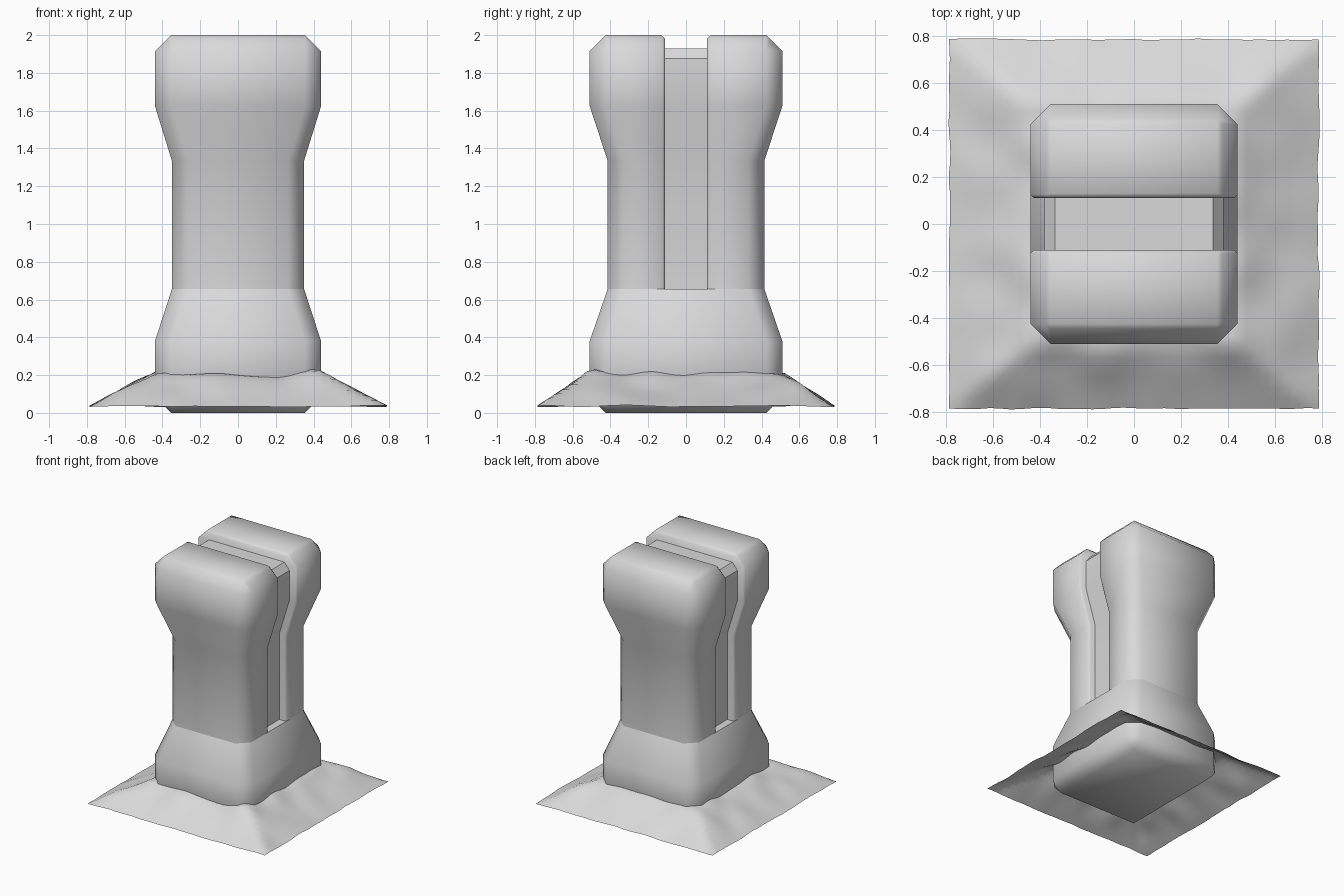
import bpy, bmesh, math
from mathutils import Vector, noise

cube = bpy.data.objects.get("Cube")
if cube:
    bpy.data.objects.remove(cube, do_unlink=True)

stone = bpy.data.materials.new("pale grey")
stone.use_nodes = True
GREY = (0.7, 0.7, 0.7, 1)
stone.diffuse_color = GREY
stone.node_tree.nodes["Principled BSDF"].inputs["Base Color"].default_value = GREY


def finish(name, bm, angle):
    mesh = bpy.data.meshes.new(name)
    bm.to_mesh(mesh)
    bm.free()
    mesh.materials.append(stone)
    obj = bpy.data.objects.new(name, mesh)
    bpy.context.collection.objects.link(obj)
    bpy.ops.object.select_all(action='DESELECT')
    bpy.context.view_layer.objects.active = obj
    obj.select_set(True)
    bpy.ops.object.shade_smooth_by_angle(angle=math.radians(angle))
    return obj


def loft(name, rings, angle=60, cap_bottom=True):
    """Skin a stack of (z, outline) rings and cap it."""
    bm = bmesh.new()
    loops = [[bm.verts.new((x, y, z)) for x, y in pts] for z, pts in rings]
    n = len(loops[0])
    for low, high in zip(loops, loops[1:]):
        for i in range(n):
            j = (i + 1) % n
            bm.faces.new((low[i], low[j], high[j], high[i]))
    bm.faces.new(loops[-1])
    if cap_bottom:
        bm.faces.new(loops[0][::-1])
    bmesh.ops.remove_doubles(bm, verts=bm.verts, dist=0.0005)
    bmesh.ops.recalc_face_normals(bm, faces=bm.faces)
    return finish(name, bm, angle)


def octagon(hx, hy, c):
    quarter = [(hx, hy - c), (hx - c, hy)]
    half = quarter + [(-x, y) for x, y in quarter[::-1]]
    return half + [(-x, -y) for x, y in half]


def jaw_outline(side, hx, hy, c, inner, lip):
    half = [(hx - lip, inner), (hx, inner + lip), (hx, hy - c), (hx - c, hy)]
    pts = half + [(-x, y) for x, y in half[::-1]]
    return [(x, y * side) for x, y in pts]


# pillar foot, flared and bevelled underneath
WIDE, WAIST, BEV = (0.44, 0.51), (0.35, 0.415), 0.085
SLOT_FLOOR = 0.655
loft("pillar_foot", [
    (0, octagon(WIDE[0] - BEV, WIDE[1] - BEV, 0)),
    (BEV, octagon(*WIDE, BEV)),
    (0.38, octagon(*WIDE, BEV)),
    (SLOT_FLOOR, octagon(*WAIST, BEV)),
])

# two upright halves either side of the slot
for name, side in (("front_upright", -1), ("back_upright", 1)):
    top = 2 - BEV
    rings = [(z, jaw_outline(side, *size, BEV, 0.11, 0.015)) for z, size in (
        (SLOT_FLOOR, WAIST), (1.335, WAIST), (1.625, WIDE), (top, WIDE))]
    rings.append((1.98, jaw_outline(side, WIDE[0] - 0.065, WIDE[1] - 0.065,
                                    0.02, 0.11, 0.015)))
    rings.append((2, jaw_outline(side, WIDE[0] - BEV, WIDE[1] - BEV,
                                 0, 0.13, 0)))
    loft(name, rings, cap_bottom=False)

# recessed slab filling the slot
loft("slot_slab", [(z, octagon(hx, 0.112, 0)) for z, hx in (
    (0.6, 0.29), (1.345, 0.29), (1.635, 0.38), (1.875, 0.38), (1.93, 0.335))],
    angle=30)

# uneven mound of ground around the foot, an open sheet
bm = bmesh.new()
EDGE = 0.785
bmesh.ops.create_grid(bm, x_segments=36, y_segments=36, size=EDGE)
for v in bm.verts:
    x, y = v.co.x, v.co.y
    rise = min((EDGE - abs(x)) / (EDGE - WIDE[0]),
               (EDGE - abs(y)) / (EDGE - WIDE[1]), 1)
    wobble = noise.noise(Vector((x * 5, y * 5, 3.7)))
    v.co.z = 0.035 + 0.175 * rise + wobble * (0.008 + 0.022 * rise)
    if rise < 0.01:
        v.co.x += 0.008 * noise.noise(Vector((y * 9, x, 1.3)))
        v.co.y += 0.008 * noise.noise(Vector((x * 9, y, 8.1)))
finish("ground_mound", bm, 60)
